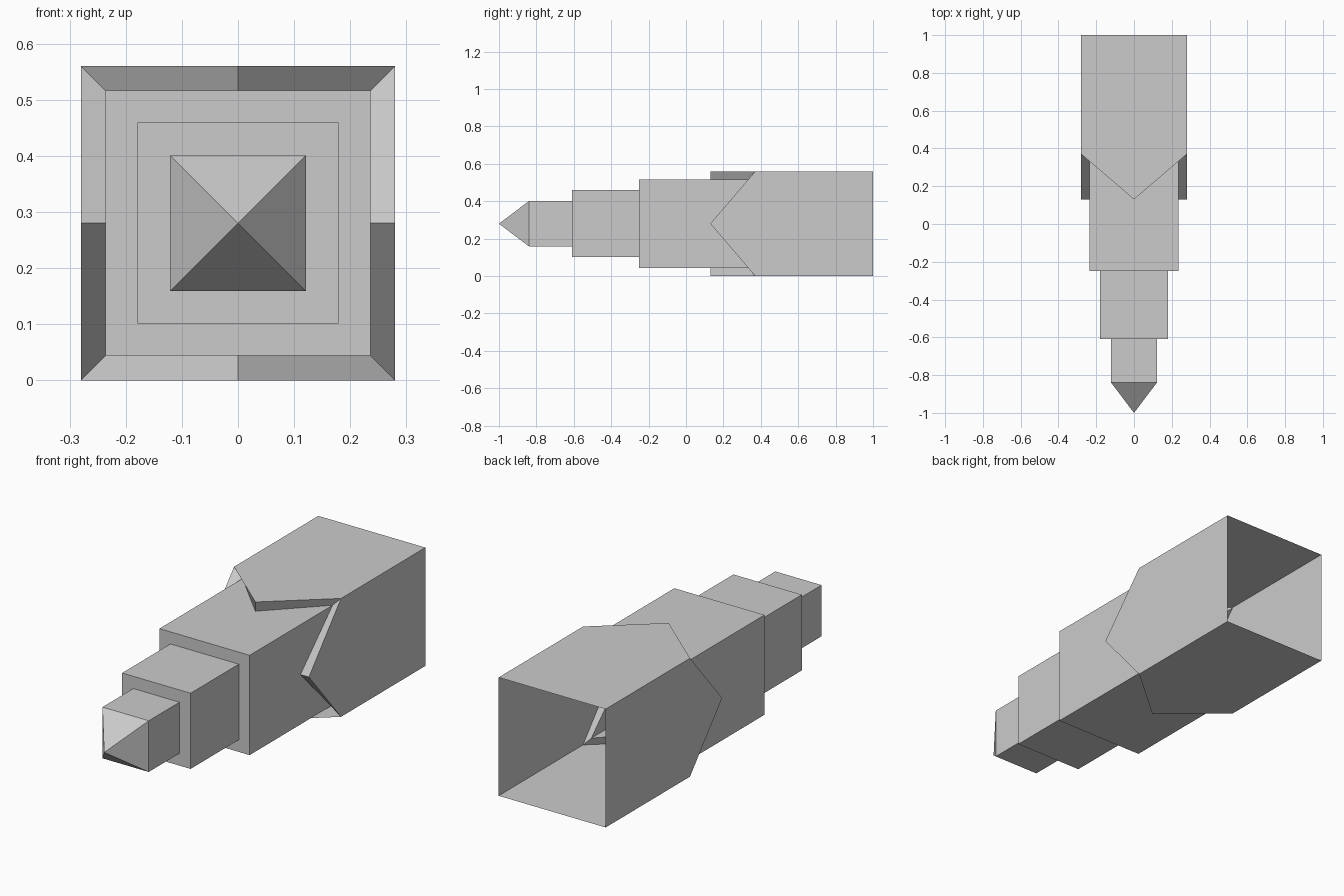
import bpy
import bmesh
import math

cube = bpy.data.objects.get("Cube")
if cube:
    bpy.data.objects.remove(cube, do_unlink=True)

CENTRE_Z = 0.28
SLEEVE, BARREL = 0.28, 0.236            # half widths
NOTCH, POINT = 0.37, 0.13               # y of sleeve corners and flap tips

grey = bpy.data.materials.new("grey")
grey.use_nodes = True
grey.diffuse_color = (0.6, 0.6, 0.6, 1)
grey.node_tree.nodes["Principled BSDF"].inputs["Base Color"].default_value = grey.diffuse_color


def loft(name, sections, apex=None):
    """Skin square sections (half width, corner y, side-middle y) from back to front."""
    bm = bmesh.new()
    around = [(-1, -1), (0, -1), (1, -1), (1, 0), (1, 1), (0, 1), (-1, 1), (-1, 0)]
    rings = []
    for half, corner_y, middle_y in sections:
        rings.append([bm.verts.new((half * x, corner_y if x * z else middle_y, CENTRE_Z + half * z))
                      for x, z in around])
    for back, front in zip(rings, rings[1:]):
        for i in range(8):
            j = (i + 1) % 8
            bm.faces.new((back[i], back[j], front[j], front[i]))
    if apex is not None:
        tip = bm.verts.new((0, apex, CENTRE_Z))
        for i in range(8):
            bm.faces.new((rings[-1][i], rings[-1][(i + 1) % 8], tip))
    mesh = bpy.data.meshes.new(name)
    bm.to_mesh(mesh)
    bm.free()
    mesh.materials.append(grey)
    obj = bpy.data.objects.new(name, mesh)
    bpy.context.collection.objects.link(obj)
    bpy.ops.object.select_all(action='DESELECT')
    obj.select_set(True)
    bpy.context.view_layer.objects.active = obj
    bpy.ops.object.shade_smooth_by_angle(angle=math.radians(30))
    return obj


# Open-backed outer sleeve with a pointed flap on each side
loft("sleeve", [(SLEEVE, 1, 1), (SLEEVE, NOTCH, POINT)])

# Zigzag rim joining the flaps to the barrel
loft("sleeve_rim", [(SLEEVE, NOTCH, POINT), (BARREL, NOTCH, POINT)])

# Stepped hollow barrel with a pyramid tip
steps = [(BARREL, NOTCH, POINT)]
for half, next_half, y in [(BARREL, 0.179, -0.25), (0.179, 0.121, -0.61)]:
    steps += [(half, y, y), (next_half, y, y)]
steps.append((0.121, -0.84, -0.84))
loft("stepped_barrel", steps, apex=-1)
